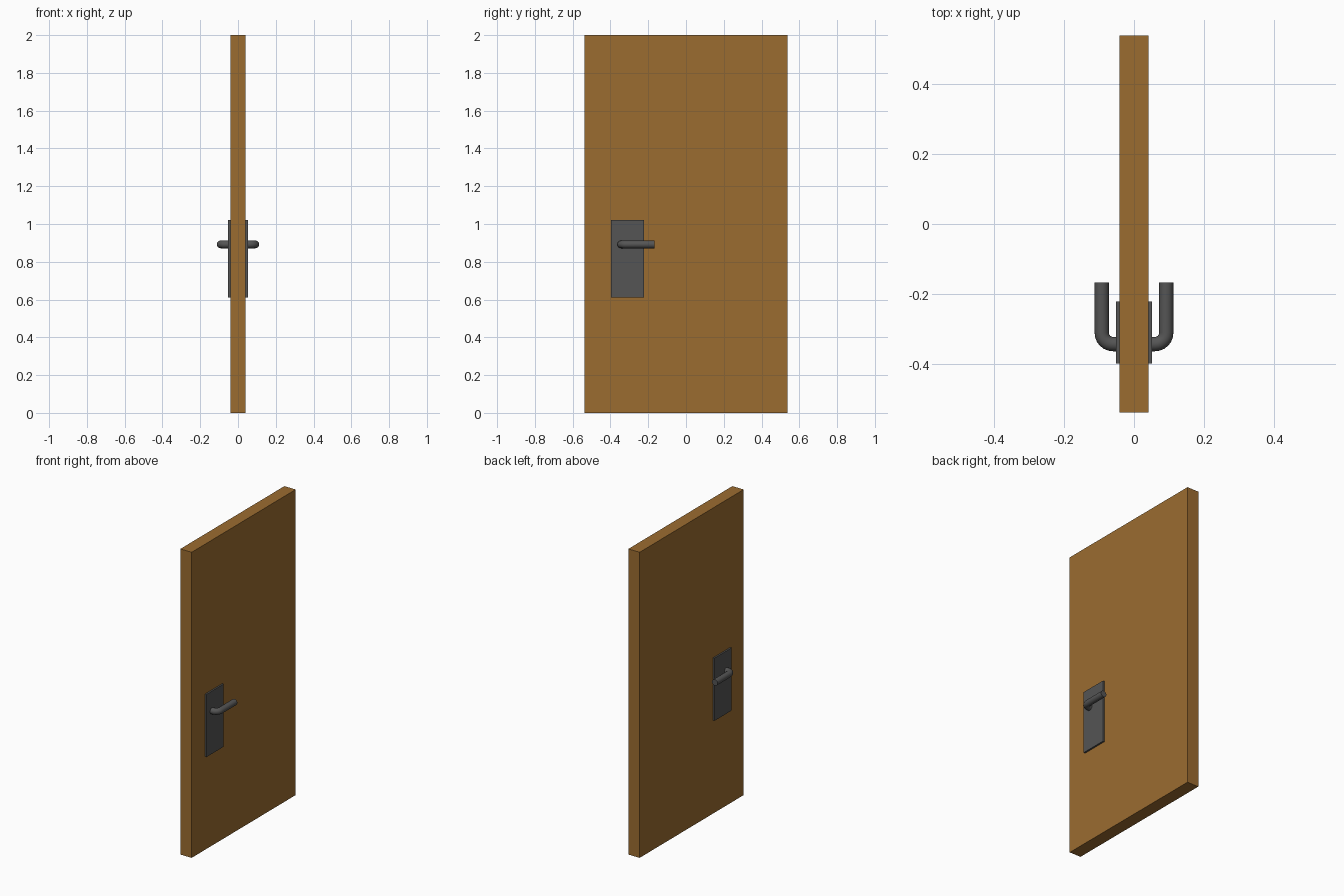
import bpy, bmesh
from math import sin, cos, pi
from mathutils import Vector

if "Cube" in bpy.data.objects:
    bpy.data.objects.remove(bpy.data.objects["Cube"])


def material(name, color):
    m = bpy.data.materials.new(name)
    m.diffuse_color = color
    m.use_nodes = True
    m.node_tree.nodes["Principled BSDF"].inputs["Base Color"].default_value = m.diffuse_color
    return m


wood = material("wood", (0.33, 0.15, 0.03, 1))
metal = material("dark_metal", (0.09, 0.09, 0.09, 1))


def add_object(name, bm, mat, mirrored=False):
    bmesh.ops.recalc_face_normals(bm, faces=bm.faces)
    mesh = bpy.data.meshes.new(name)
    bm.to_mesh(mesh)
    bm.free()
    mesh.materials.append(mat)
    obj = bpy.data.objects.new(name, mesh)
    bpy.context.collection.objects.link(obj)
    if mirrored:  # repeat on the other face of the door
        mod = obj.modifiers.new("both_sides", 'MIRROR')
        mod.use_axis[0] = True
        mod.use_mirror_merge = False
    return obj


def box(name, lo, hi, mat, mirrored=False):
    bm = bmesh.new()
    bmesh.ops.create_cube(bm, size=1)
    lo, hi = Vector(lo), Vector(hi)
    bmesh.ops.scale(bm, vec=hi - lo, verts=bm.verts)
    bmesh.ops.translate(bm, vec=(lo + hi) / 2, verts=bm.verts)
    return add_object(name, bm, mat, mirrored)


# Door slab and lock plates
box("door_panel", (-0.041, -0.538, 0), (0.041, 0.538, 2), wood)
box("lock_plate", (0.041, -0.398, 0.61), (0.052, -0.222, 1.02), metal, True)

# Lever handle: round bar leaving the plate, bending 90 degrees along +y
R, BEND, SIDES, STEPS = 0.0205, 0.032, 16, 6
X, Y, Z = 0.092, -0.343, 0.892
stations = [(0.045, Y, 0)]
for i in range(STEPS + 1):
    a = pi / 2 * i / STEPS
    stations.append((X - BEND + BEND * sin(a), Y + BEND - BEND * cos(a), a))
stations.append((X, -0.167, pi / 2))

bm = bmesh.new()
rings = []
for x, y, a in stations:
    ring = []
    for k in range(SIDES):
        t = 2 * pi * k / SIDES
        ring.append(bm.verts.new((x - sin(a) * R * cos(t),
                                  y + cos(a) * R * cos(t),
                                  Z + R * sin(t))))
    rings.append(ring)
for r0, r1 in zip(rings, rings[1:]):
    for k in range(SIDES):
        n = (k + 1) % SIDES
        bm.faces.new((r0[k], r0[n], r1[n], r1[k]))
bm.faces.new(rings[0])
bm.faces.new(rings[-1])
handle = add_object("lever_handle", bm, metal, True)

bpy.context.view_layer.objects.active = handle
handle.select_set(True)
bpy.ops.object.shade_smooth_by_angle()
